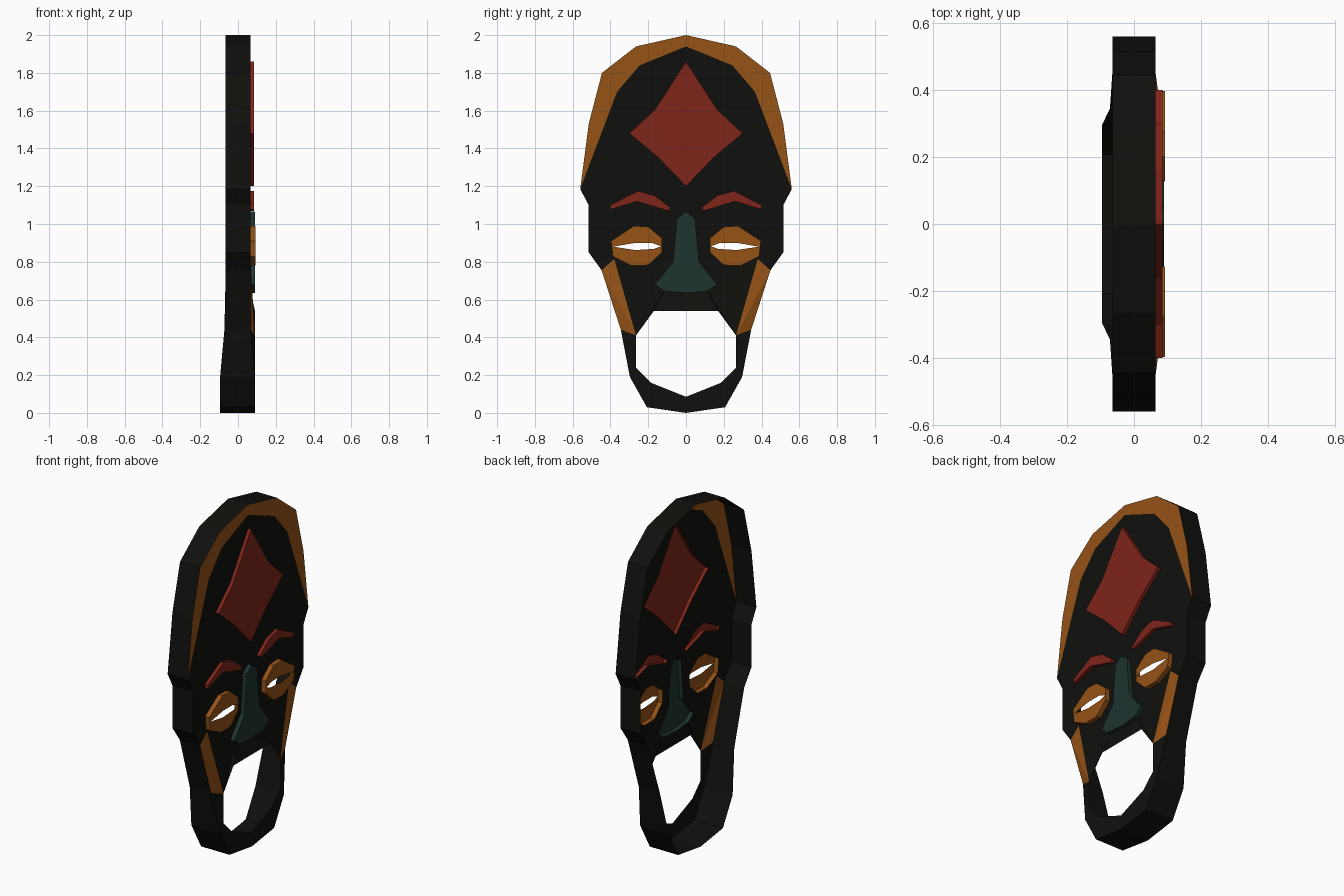
import bpy
from mathutils import Vector
from mathutils.geometry import tessellate_polygon

if "Cube" in bpy.data.objects:
    bpy.data.objects.remove(bpy.data.objects["Cube"])

BASE = 0.065


def material(name, rgb):
    m = bpy.data.materials.new(name)
    m.diffuse_color = (*rgb, 1)
    m.use_nodes = True
    m.node_tree.nodes["Principled BSDF"].inputs["Base Color"].default_value = m.diffuse_color
    return m


BLACK = material("black_paint", (0.005, 0.005, 0.004))
GOLD = material("ochre_paint", (0.30, 0.085, 0.008))
RED = material("red_paint", (0.21, 0.018, 0.010))
TEAL = material("green_paint", (0.013, 0.035, 0.028))


def flip(pts):
    return [(-y, z) for y, z in reversed(pts)]


def sym(half):
    # close a half outline (y >= 0) by mirroring; centre points are kept once
    return half + [p for p in flip(half) if abs(p[0]) > 1e-6]


def make(name, verts, faces, mat):
    me = bpy.data.meshes.new(name)
    me.from_pydata(verts, [], faces)
    me.materials.append(mat)
    ob = bpy.data.objects.new(name, me)
    bpy.context.collection.objects.link(ob)
    return ob


def front_x(y, z):
    # the jaw and the lip around the mouth bulge forward
    if z < 0.3 or (z < 0.6 and abs(y) < 0.3):
        return 0.09
    return BASE


def back_x(y, z):
    return -0.095 if z < 0.3 else (-0.072 if z < 0.5 else -BASE)


def fill(loops):
    flat = [p for loop in loops for p in loop]
    tris = []
    for t in tessellate_polygon([[Vector((y, z, 0)) for y, z in l] for l in loops]):
        a, b, c = (Vector(flat[i]) for i in t)
        area = (b - a).cross(c - a)
        if abs(area) > 1e-9:
            tris.append(tuple(t) if area > 0 else tuple(reversed(t)))
    return flat, tris


def sheet(name, loops, mat):
    flat, tris = fill(loops)
    return make(name, [(front_x(y, z), y, z) for y, z in flat], tris, mat)


def wall_faces(loop, start, n):
    # quads between vertex i (front) and n+i (back), facing outward
    k = len(loop)
    area = sum(loop[i][0] * loop[(i + 1) % k][1] - loop[(i + 1) % k][0] * loop[i][1]
               for i in range(k))
    out = []
    for i in range(k):
        a, b = start + i, start + (i + 1) % k
        q = (a, n + a, n + b, b)
        out.append(q if area > 0 else q[::-1])
    return out


def relief(name, loop, height, mat, holes=()):
    # raised open-backed shape standing on the face sheet
    flat, faces = fill([loop, *holes])
    n = len(flat)
    verts = [(height, y, z) for y, z in flat] + [(BASE, y, z) for y, z in flat]
    return make(name, verts, faces + wall_faces(loop, 0, n), mat)


# Half profiles as (y, z)
skull = [(0, 2), (.265, 1.94), (.445, 1.80), (.515, 1.53), (.56, 1.185)]
cheek_side = [(.515, 1.10), (.515, .85), (.447, .755)]
jaw_side = [(.345, .44), (.297, .19), (.207, .03), (0, 0)]
crown_in = [(0, 1.94), (.245, 1.84), (.365, 1.70)]
mouth_low = [(.265, .41), (.265, .24), (.187, .16), (0, .085)]
cheek_in = [(.38, .815), (.265, .41)]

diamond = sym([(0, 1.86), (.165, 1.605), (.30, 1.48), (.15, 1.355), (0, 1.20)])
nose = sym([(0, 1.065), (.048, 1.03), (.068, .80), (.165, .68), (.115, .645), (0, .635)])
brow = [(.40, 1.10), (.255, 1.175), (.165, 1.15), (.08, 1.085),
        (.095, 1.07), (.26, 1.12), (.40, 1.077)]
eye = [(.397, .91), (.275, .99), (.20, .985), (.127, .925),
       (.127, .85), (.20, .782), (.29, .78), (.387, .828)]
slit = [(.385, .88), (.27, .90), (.18, .90), (.132, .882), (.17, .868), (.27, .862)]

# Outer rim wall, open at the back
rim = sym(skull + cheek_side + jaw_side)
n = len(rim)
make("outer_rim",
     [(front_x(*p), *p) for p in rim] + [(back_x(*p), *p) for p in rim],
     wall_faces(rim, 0, n), BLACK)

# Face sheet with openings under the raised parts
face = sym(crown_in + [skull[-1]] + cheek_side + cheek_in + [(.17, .54)])
sheet("face", [face, diamond, nose, brow, flip(brow), eye, flip(eye)], BLACK)

# Lower jaw
inner = sym(mouth_low)
jaw_out = jaw_side + flip(jaw_side)[1:]
jaw_in = mouth_low + flip(mouth_low)[1:]
sheet("jaw", [jaw_out + jaw_in[::-1]], BLACK)

# Painted crown band
crown_half = crown_in + [skull[-1]]
crown_outer = flip(skull) + skull[1:]
crown_inner = flip(crown_half) + crown_half[1:]
sheet("crown_band", [crown_outer + crown_inner[1:-1][::-1]], GOLD)

# Raised forehead and nose
relief("forehead_diamond", diamond, 0.085, RED)
relief("nose", nose, 0.09, TEAL)

# Paired parts
cheek = [cheek_side[-1], *cheek_in, jaw_side[0]]
for side, f in (("left", flip), ("right", list)):
    sheet(side + "_cheek_stripe", [f(cheek)], GOLD)
    relief(side + "_eyebrow", f(brow), 0.085, RED)
    relief(side + "_eyelids", f(eye), 0.092, GOLD, [f(slit)])
